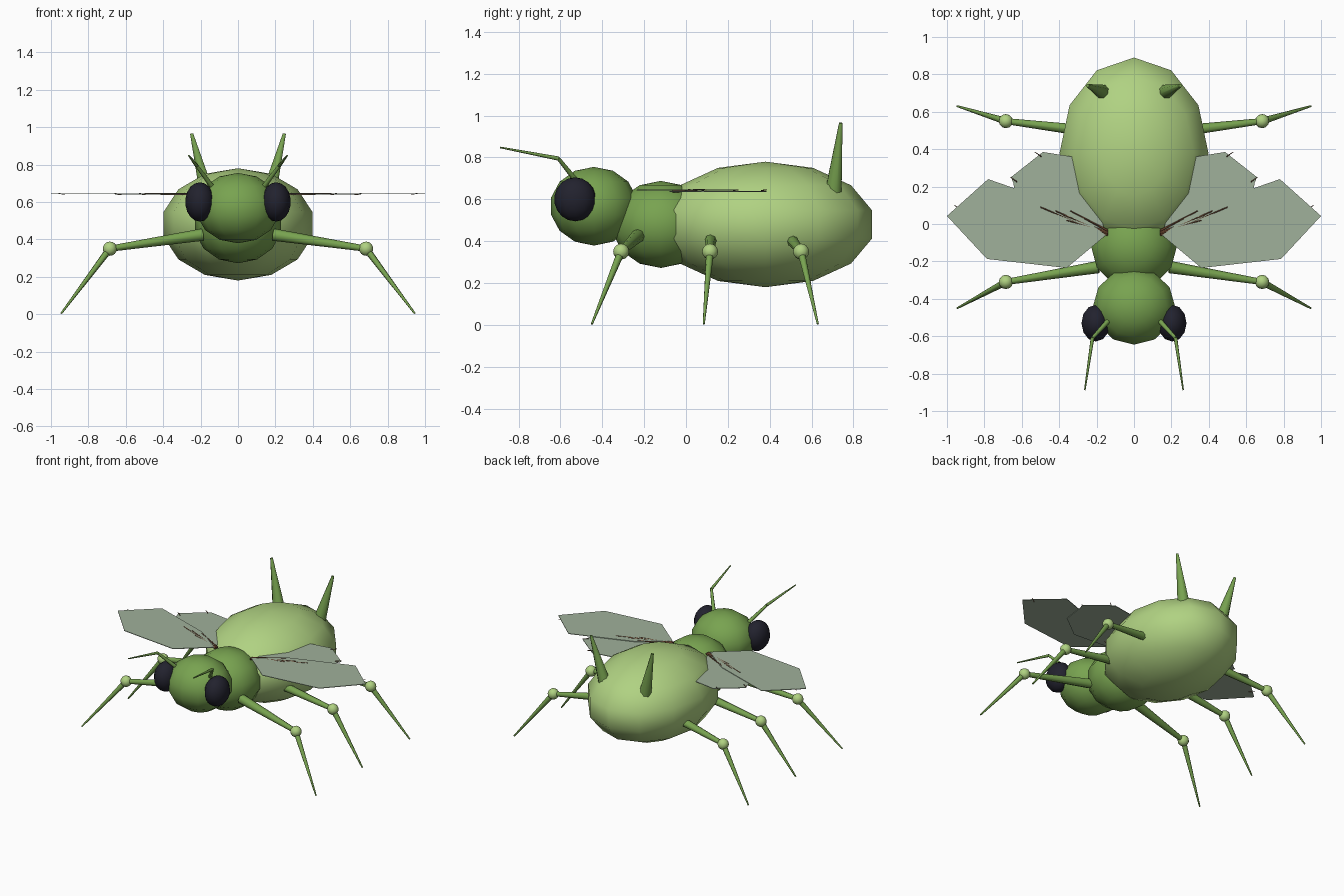
import bpy, bmesh, math
from mathutils import Vector

if "Cube" in bpy.data.objects:
    bpy.data.objects.remove(bpy.data.objects["Cube"])


def material(name, r, g, b):
    m = bpy.data.materials.new(name)
    lin = [((c / 255 + 0.055) / 1.055) ** 2.4 for c in (r, g, b)]
    m.diffuse_color = (*lin, 1)
    m.use_nodes = True
    m.node_tree.nodes["Principled BSDF"].inputs["Base Color"].default_value = m.diffuse_color
    return m


LIGHT = material("light_green", 176, 210, 130)
GREEN = material("leaf_green", 120, 163, 80)
EYE = material("eye_black", 34, 34, 46)
WING = material("wing_grey_green", 160, 177, 155)
VEIN = material("vein_brown", 98, 64, 44)


def finish(name, bm, mat, smooth=True):
    bmesh.ops.recalc_face_normals(bm, faces=bm.faces[:])
    for f in bm.faces:
        f.smooth = smooth
    me = bpy.data.meshes.new(name)
    bm.to_mesh(me)
    bm.free()
    me.materials.append(mat)
    ob = bpy.data.objects.new(name, me)
    bpy.context.collection.objects.link(ob)
    return ob


def ball(name, centre, radii, mat, seg=12, rings=7):
    bm = bmesh.new()
    bmesh.ops.create_uvsphere(bm, u_segments=seg, v_segments=rings, radius=1)
    for v in bm.verts:
        v.co = Vector([c * r for c, r in zip(v.co, radii)]) + Vector(centre)
    return finish(name, bm, mat)


def rod(name, a, b, r1, r2, mat, sides=8):
    """Tapered rod from point a to point b."""
    a, b = Vector(a), Vector(b)
    bm = bmesh.new()
    bmesh.ops.create_cone(bm, cap_ends=True, segments=sides, radius1=r1,
                          radius2=r2, depth=(b - a).length)
    q = (b - a).to_track_quat('Z', 'Y')
    for v in bm.verts:
        v.co = q @ v.co + (a + b) / 2
    for f in bm.faces:
        f.smooth = len(f.verts) == 4
    ob = finish(name, bm, mat)
    for p in ob.data.polygons:
        p.use_smooth = len(p.vertices) == 4
    return ob


def plate(name, pts, z, mat, side, thick=0.004):
    bm = bmesh.new()
    face = bm.faces.new([bm.verts.new((side * x, y, z)) for x, y in pts])
    ext = bmesh.ops.extrude_face_region(bm, geom=[face])
    for v in ext["geom"]:
        if isinstance(v, bmesh.types.BMVert):
            v.co.z += thick
    return finish(name, bm, mat, False)


# Body
ball("abdomen", (0, 0.38, 0.48), (0.408, 0.523, 0.30), LIGHT)
ball("thorax", (0, -0.12, 0.48), (0.235, 0.235, 0.208), GREEN)
ball("head", (0, -0.44, 0.567), (0.225, 0.21, 0.188), GREEN)

FORE = [(0.15, -0.06), (0.36, -0.235), (0.786, -0.187), (1.0, 0.043),
        (0.78, 0.24), (0.35, 0.09)]
HIND = [(0.15, -0.06), (0.45, -0.08), (0.62, 0.05), (0.645, 0.22),
        (0.658, 0.25), (0.487, 0.385), (0.33, 0.36), (0.2, 0.12)]
VEINS = [(0.5, 0.09), (0.42, 0.07), (0.38, 0.05), (0.36, 0.02), (0.34, 0.07)]
LEGS = {"front": (-0.23, -0.31, -0.45), "middle": (0.12, 0.115, 0.085),
        "rear": (0.49, 0.55, 0.63)}

for s, side in ((1, "right"), (-1, "left")):
    ball(f"eye_{side}", (s * 0.204, -0.53, 0.60), (0.078, 0.1, 0.105), EYE, 12, 9)

    # Legs: thigh, knee ball and shin
    for leg, (hip_y, knee_y, foot_y) in LEGS.items():
        knee = (s * 0.685, knee_y, 0.35)
        rod(f"{leg}_thigh_{side}", (s * 0.19, hip_y, 0.425), knee, 0.033, 0.016, GREEN)
        ball(f"{leg}_knee_{side}", knee, (0.038,) * 3, LIGHT, 12, 8)
        rod(f"{leg}_shin_{side}", knee, (s * 0.945, foot_y, 0.004), 0.019, 0.005, GREEN)

    # Tail horns
    rod(f"horn_{side}", (s * 0.165, 0.705, 0.64), (s * 0.248, 0.74, 0.965),
        0.042, 0.009, GREEN)

    # Two-part antennae
    bend = (s * 0.222, -0.61, 0.795)
    rod(f"antenna_base_{side}", (s * 0.13, -0.51, 0.67), bend, 0.014, 0.009, GREEN)
    rod(f"antenna_tip_{side}", bend, (s * 0.263, -0.888, 0.848), 0.010, 0.004, GREEN)

    # Wings and their veins
    plate(f"forewing_{side}", FORE, 0.642, WING, s)
    plate(f"hindwing_{side}", HIND, 0.636, WING, s)
    for i, (x, y) in enumerate(VEINS):
        rod(f"wing_vein_{side}_{i}", (s * 0.14, -0.06 + i * 0.006, 0.638),
            (s * x, y, 0.646), 0.006, 0.003, VEIN, 5)
    for i, (x, y) in enumerate([(0.96, 0.10), (0.66, 0.25), (0.53, 0.385)]):
        rod(f"vein_end_{side}_{i}", (s * (x - 0.035), y - 0.025, 0.642),
            (s * x, y, 0.645), 0.003, 0.002, VEIN, 4)
